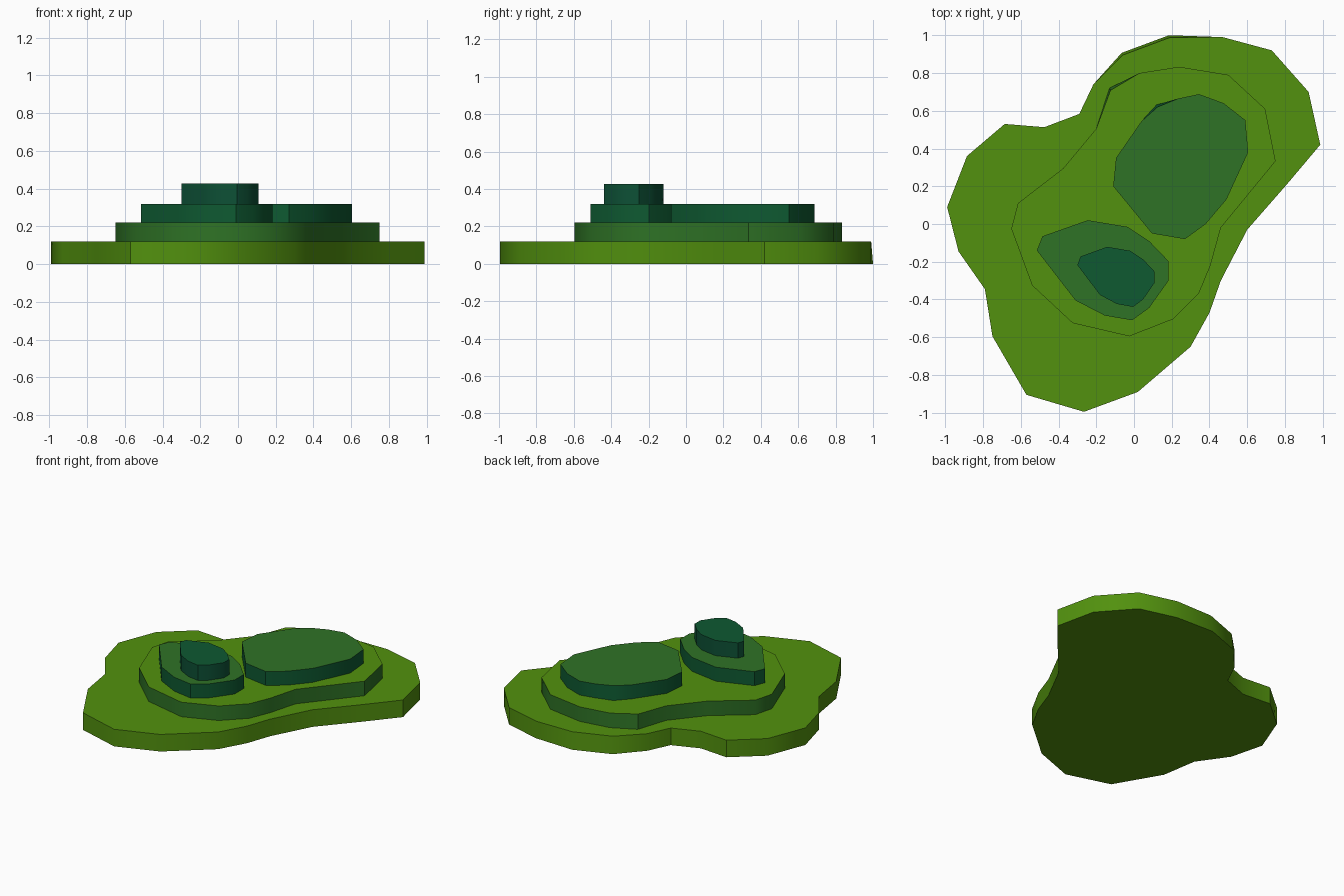
import bpy, bmesh, math

if "Cube" in bpy.data.objects:
    bpy.data.objects.remove(bpy.data.objects["Cube"])


def material(name, rgb):
    m = bpy.data.materials.new(name)
    m.diffuse_color = (*rgb, 1)
    m.use_nodes = True
    m.node_tree.nodes["Principled BSDF"].inputs["Base Color"].default_value = m.diffuse_color
    return m


meadow = material("meadow green", (0.084, 0.283, 0.0044))
forest = material("forest green", (0.028, 0.171, 0.019))
pine = material("pine green", (0.0044, 0.1, 0.031))
deep = material("deep teal green", (0.004, 0.08, 0.036))


def terrace(name, outline, z0, z1, side, top, foot=()):
    """Extrude a clockwise outline; the points in foot flare out slightly at the bottom."""
    bm = bmesh.new()
    low = []
    for i, (x, y) in enumerate(outline):
        d = 0.012 if i in foot else 0
        low.append(bm.verts.new((x - d * 0.4, y + d, z0)))
    high = [bm.verts.new((x, y, z1)) for x, y in outline]
    bm.faces.new(low)
    cap = bm.faces.new(high[::-1])
    cap.material_index = 1
    n = len(low)
    for i in range(n):
        j = (i + 1) % n
        bm.faces.new((low[i], high[i], high[j], low[j]))
    bmesh.ops.recalc_face_normals(bm, faces=bm.faces[:])
    mesh = bpy.data.meshes.new(name)
    bm.to_mesh(mesh)
    bm.free()
    mesh.materials.append(side)
    mesh.materials.append(top)
    ob = bpy.data.objects.new(name, mesh)
    bpy.context.collection.objects.link(ob)
    bpy.ops.object.select_all(action='DESELECT')
    ob.select_set(True)
    bpy.context.view_layer.objects.active = ob
    bpy.ops.object.shade_smooth_by_angle(angle=math.radians(40))


# Outlines seen from above
base = [(0.19, 0.988), (0.47, 0.99), (0.73, 0.92), (0.925, 0.70), (0.987, 0.42),
        (0.81, 0.21), (0.60, -0.03), (0.46, -0.30), (0.40, -0.47), (0.30, -0.65),
        (0.02, -0.89), (-0.265, -0.995), (-0.57, -0.905), (-0.75, -0.595),
        (-0.79, -0.345), (-0.93, -0.145), (-0.99, 0.09), (-0.885, 0.36),
        (-0.685, 0.53), (-0.475, 0.513), (-0.29, 0.583), (-0.215, 0.74), (-0.06, 0.895)]
hill = [(0.03, 0.80), (0.24, 0.833), (0.50, 0.79), (0.695, 0.61), (0.75, 0.333),
        (0.46, -0.02), (0.405, -0.22), (0.345, -0.365), (0.205, -0.505),
        (-0.025, -0.595), (-0.325, -0.525), (-0.54, -0.325), (-0.65, -0.025),
        (-0.615, 0.11), (-0.375, 0.295), (-0.20, 0.505), (-0.125, 0.708)]
plateau = [(0.04, 0.545), (0.125, 0.62), (0.235, 0.665), (0.345, 0.688),
           (0.475, 0.64), (0.59, 0.55), (0.605, 0.38), (0.49, 0.13), (0.38, 0.0),
           (0.27, -0.08), (0.095, -0.05), (-0.11, 0.20), (-0.095, 0.35)]
knoll = [(-0.245, 0.02), (-0.035, -0.015), (0.08, -0.09), (0.183, -0.197),
         (0.183, -0.30), (0.08, -0.445), (-0.01, -0.51), (-0.155, -0.485),
         (-0.31, -0.405), (-0.515, -0.14), (-0.485, -0.065)]
# The summit repeats the knoll outline at a smaller size
summit = [(x * 0.585 + 0.001, y * 0.6 - 0.133) for x, y in knoll]

terrace("base_terrace", base, 0.0, 0.12, meadow, meadow, foot=(0, 22))
terrace("hill_terrace", hill, 0.12, 0.222, forest, meadow, foot=(16,))
terrace("plateau_terrace", plateau, 0.222, 0.32, pine, forest, foot=(1,))
terrace("knoll_terrace", knoll, 0.222, 0.32, pine, forest)
terrace("summit_terrace", summit, 0.32, 0.427, deep, pine)
